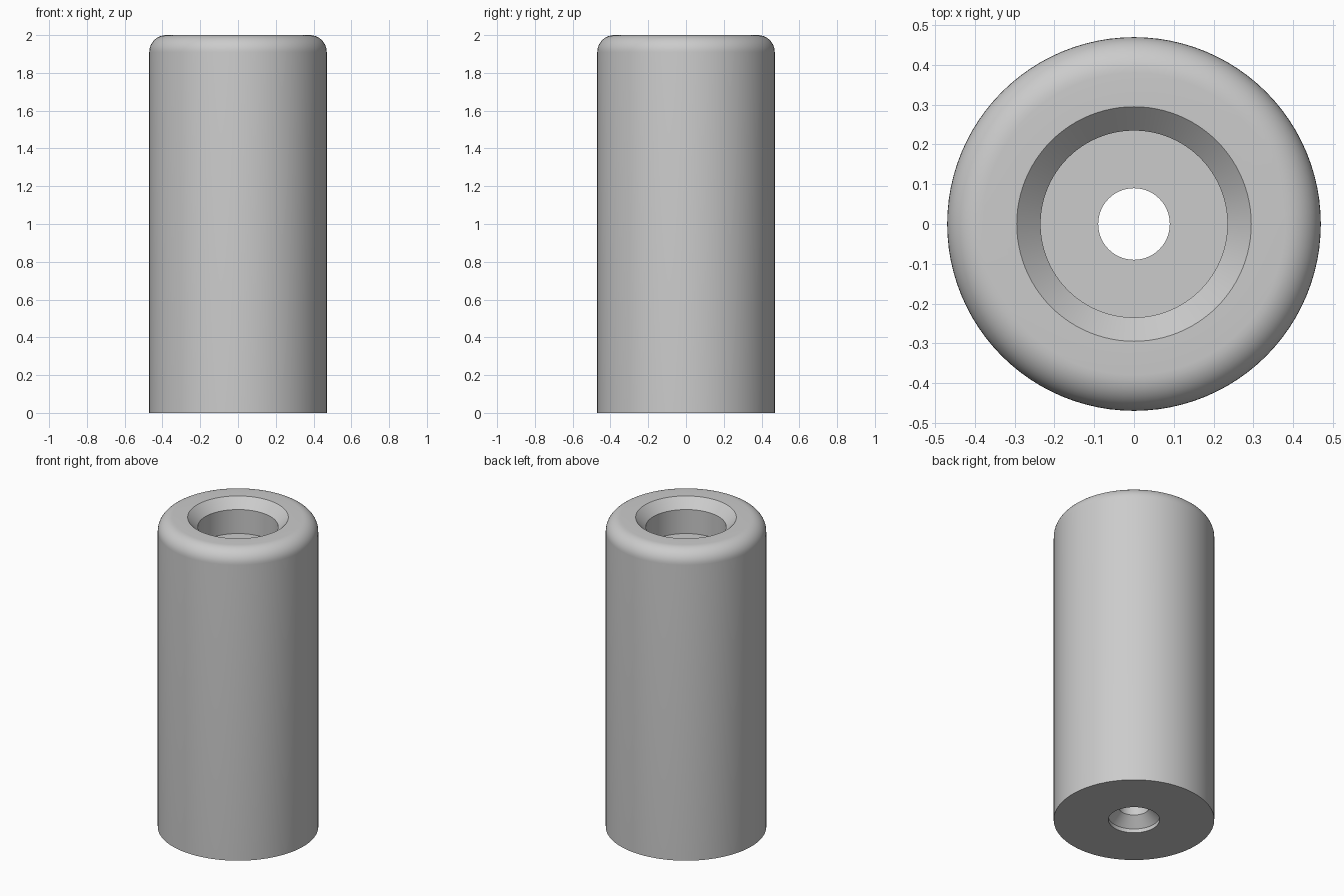
import bpy, bmesh, math

cube = bpy.data.objects.get("Cube")
if cube:
    bpy.data.objects.remove(cube, do_unlink=True)

# Plain grey material
GREY = (0.6, 0.6, 0.6, 1.0)
mat = bpy.data.materials.new("plain grey")
mat.use_nodes = True
mat.diffuse_color = GREY
mat.node_tree.nodes["Principled BSDF"].inputs["Base Color"].default_value = GREY

HEIGHT, RADIUS, FILLET = 2.0, 0.47, 0.09
BORE, POCKET, CHAMFER = 0.09, 0.235, 0.06
POCKET_FLOOR = 1.785
RECESS, RECESS_DEPTH = 0.15, 0.025
SEGMENTS, FILLET_STEPS = 96, 10

# Closed cross-section: outer wall, rounded top edge, pocket, bore, lower recess
profile = [(RADIUS, 0)]
for i in range(FILLET_STEPS + 1):
    a = math.pi / 2 * i / FILLET_STEPS
    profile.append((RADIUS - FILLET + FILLET * math.cos(a),
                    HEIGHT - FILLET + FILLET * math.sin(a)))
profile += [
    (POCKET + CHAMFER, HEIGHT),
    (POCKET, HEIGHT - CHAMFER),
    (POCKET, POCKET_FLOOR),
    (BORE, POCKET_FLOOR),
    (BORE, RECESS_DEPTH + RECESS - BORE),
    (RECESS, RECESS_DEPTH),
    (RECESS, 0),
]

# Revolve the section around z
bm = bmesh.new()
rings = []
for s in range(SEGMENTS):
    a = math.tau * s / SEGMENTS
    rings.append([bm.verts.new((r * math.cos(a), r * math.sin(a), z)) for r, z in profile])
for s, ring in enumerate(rings):
    after = rings[(s + 1) % SEGMENTS]
    for k in range(len(profile)):
        n = (k + 1) % len(profile)
        bm.faces.new((ring[k], after[k], after[n], ring[n]))
bmesh.ops.recalc_face_normals(bm, faces=bm.faces)

mesh = bpy.data.meshes.new("cylindrical_spacer")
bm.to_mesh(mesh)
bm.free()
mesh.materials.append(mat)
spacer = bpy.data.objects.new("cylindrical_spacer", mesh)
bpy.context.collection.objects.link(spacer)

# Smooth walls, crisp machined edges
bpy.ops.object.select_all(action="DESELECT")
spacer.select_set(True)
bpy.context.view_layer.objects.active = spacer
bpy.ops.object.shade_smooth_by_angle(angle=math.radians(30))
